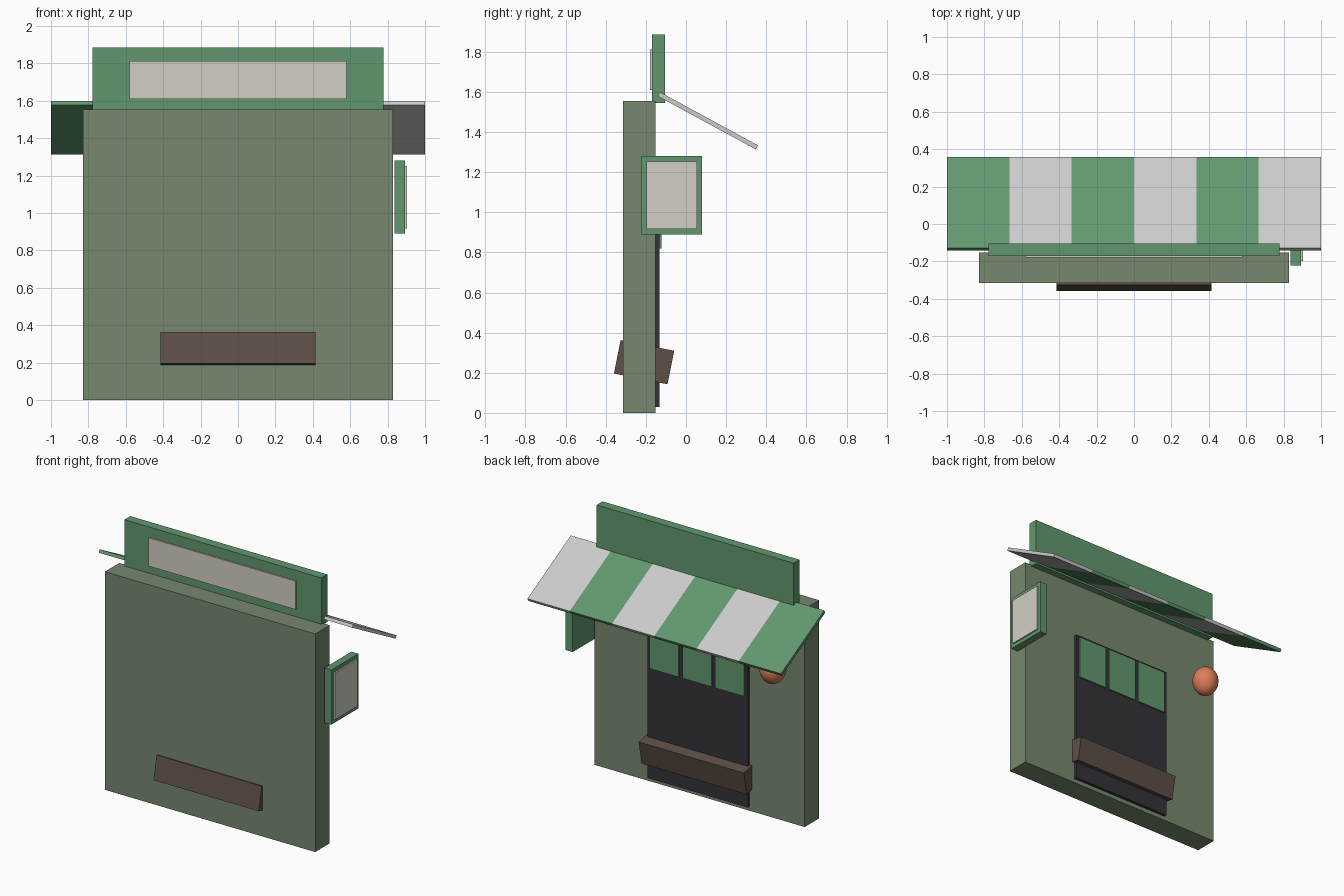
import bpy, math
from mathutils import Matrix

if "Cube" in bpy.data.objects:
    bpy.data.objects.remove(bpy.data.objects["Cube"])


def material(name, r, g, b):
    m = bpy.data.materials.new(name)
    m.diffuse_color = [(c / 255) ** 2.2 for c in (r, g, b)] + [1]
    m.use_nodes = True
    m.node_tree.nodes["Principled BSDF"].inputs["Base Color"].default_value = m.diffuse_color
    return m


OLIVE = material("olive", 118, 134, 110)
GREEN = material("green", 98, 150, 110)
WHITE = material("white", 226, 225, 222)
CREAM = material("cream", 210, 206, 195)
DARK = material("charcoal", 54, 53, 60)
BROWN = material("brown", 94, 80, 71)
ORANGE = material("orange", 220, 124, 88)


def box(name, x, y, z, mat):
    """Axis-aligned box from (min, max) ranges."""
    bpy.ops.mesh.primitive_cube_add(size=1)
    o = bpy.context.object
    o.name = name
    size = [b - a for a, b in (x, y, z)]
    mid = [(a + b) / 2 for a, b in (x, y, z)]
    o.data.transform(Matrix.Diagonal((*size, 1)))
    o.location = mid
    o.data.materials.append(mat)
    return o


def tilted_box(name, x, y, z, size_y, size_z, degrees, mat):
    """Box centred at (y, z), tilted about the x axis."""
    o = box(name, x, (y - size_y / 2, y + size_y / 2),
            (z - size_z / 2, z + size_z / 2), mat)
    o.rotation_euler.x = math.radians(degrees)
    return o


# wall
box("wall", (-0.83, 0.83), (-0.315, -0.152), (0, 1.555), OLIVE)

# roof sign with cream panel
box("roof_sign", (-0.777, 0.777), (-0.17, -0.104), (1.545, 1.885), GREEN)
box("roof_sign_panel", (-0.58, 0.58), (-0.179, -0.165), (1.61, 1.812), CREAM)

# striped awning
for i in range(6):
    left = -1 + i / 3
    tilted_box(f"awning_stripe_{i + 1}", (left, left + 1 / 3), 0.109, 1.456,
               0.555, 0.023, -28.5, WHITE if i % 2 else GREEN)

# side sign with cream panel
box("side_sign", (0.838, 0.893), (-0.223, 0.08), (0.89, 1.28), GREEN)
box("side_sign_panel", (0.88, 0.903), (-0.198, 0.056), (0.917, 1.252), CREAM)

# door and its three top panes
box("door", (-0.395, 0.395), (-0.16, -0.132), (0.03, 1.145), DARK)
for i in (-1, 0, 1):
    box(f"door_pane_{i + 2}", (i * 0.258 - 0.115, i * 0.258 + 0.115),
        (-0.14, -0.122), (0.82, 1.13), GREEN)

# slanted planter running through the wall
tilted_box("planter", (-0.415, 0.415), -0.209, 0.253, 0.272, 0.17, -11.3, BROWN)

# hanging lantern
bpy.ops.mesh.primitive_uv_sphere_add(segments=24, ring_count=14, radius=1,
                                     location=(-0.66, -0.036, 1.13))
lantern = bpy.context.object
lantern.name = "lantern"
lantern.scale = (0.088, 0.088, 0.104)
lantern.data.materials.append(ORANGE)
bpy.ops.object.shade_smooth_by_angle()
